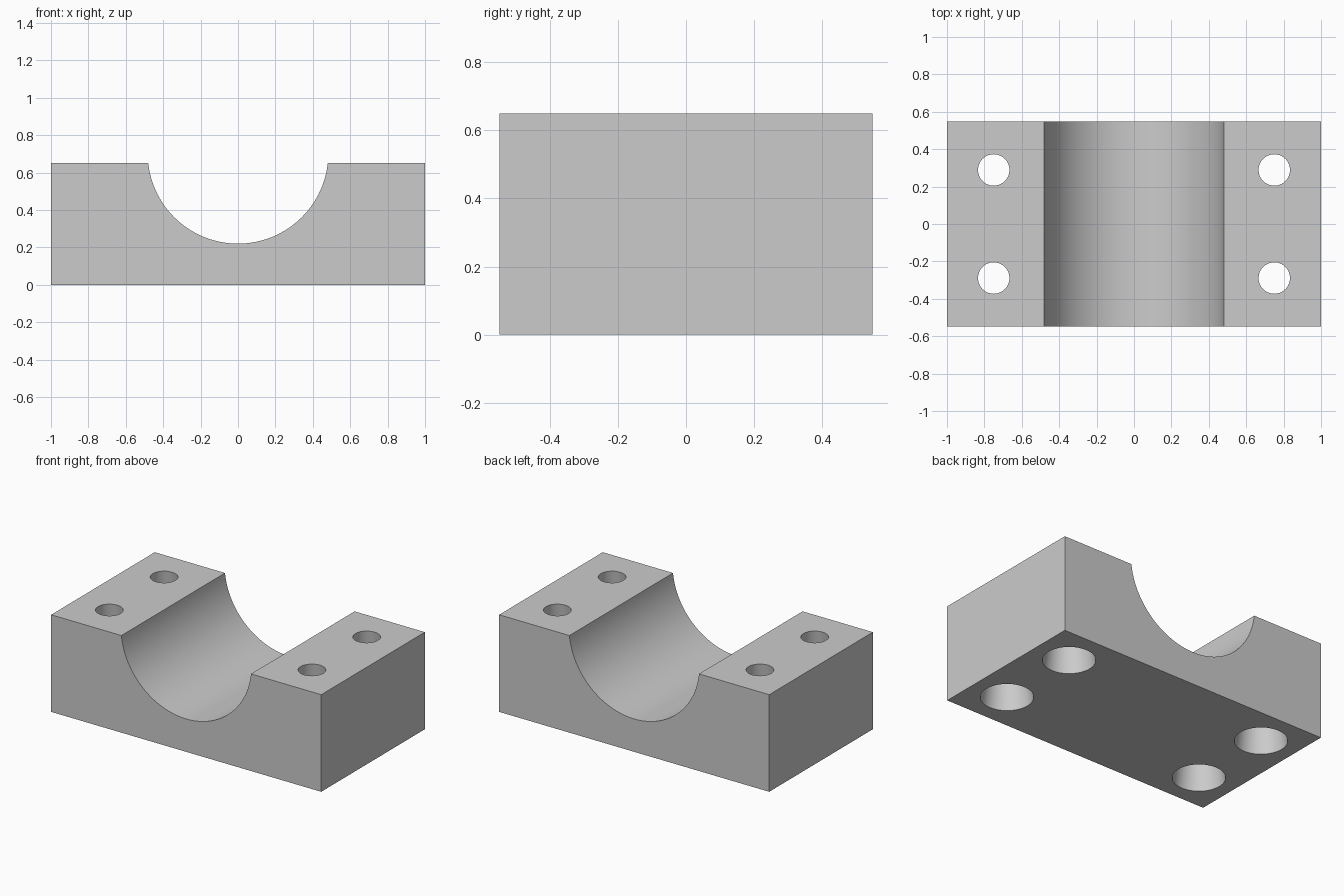
import bpy, bmesh, math

cube = bpy.data.objects.get("Cube")
if cube:
    bpy.data.objects.remove(cube, do_unlink=True)

HALF_X, HALF_Y, HEIGHT = 1.0, 0.548, 0.65
GROOVE_HALF, GROOVE_BOTTOM = 0.48, 0.22
HOLE_X, HOLE_Y, HOLE_TOP_R, HOLE_BOTTOM_R = 0.75, 0.289, 0.084, 0.16

grey = bpy.data.materials.new("plain_grey")
grey.use_nodes = True
colour = (0.6, 0.6, 0.6, 1)
grey.diffuse_color = colour
grey.node_tree.nodes["Principled BSDF"].inputs["Base Color"].default_value = colour


def make_object(name, bm):
    bmesh.ops.recalc_face_normals(bm, faces=bm.faces)
    mesh = bpy.data.meshes.new(name)
    bm.to_mesh(mesh)
    bm.free()
    mesh.materials.append(grey)
    obj = bpy.data.objects.new(name, mesh)
    bpy.context.collection.objects.link(obj)
    return obj


# Block: front profile with a round saddle, extruded front to back
depth = HEIGHT - GROOVE_BOTTOM
radius = (GROOVE_HALF ** 2 + depth ** 2) / (2 * depth)
centre_z = GROOVE_BOTTOM + radius
sweep = math.asin(GROOVE_HALF / radius)
steps = 64
profile = [(-HALF_X, HEIGHT), (-HALF_X, 0), (HALF_X, 0), (HALF_X, HEIGHT)]
for i in range(steps + 1):
    a = sweep * (1 - 2 * i / steps)
    profile.append((radius * math.sin(a), centre_z - radius * math.cos(a)))

bm = bmesh.new()
face = bm.faces.new([bm.verts.new((x, -HALF_Y, z)) for x, z in profile])
extruded = bmesh.ops.extrude_face_region(bm, geom=[face], use_keep_orig=True)
bmesh.ops.translate(bm, vec=(0, 2 * HALF_Y, 0),
                    verts=[v for v in extruded["geom"] if isinstance(v, bmesh.types.BMVert)])
block = make_object("bearing_block", bm)

# Bolt holes: four tapered cutters, wider at the base, overshooting both faces
over = 0.1
slope = (HOLE_BOTTOM_R - HOLE_TOP_R) / HEIGHT
bm = bmesh.new()
for sx in (-1, 1):
    for sy in (-1, 1):
        made = bmesh.ops.create_cone(
            bm, cap_ends=True, segments=64, depth=HEIGHT + 2 * over,
            radius1=HOLE_BOTTOM_R + slope * over, radius2=HOLE_TOP_R - slope * over)
        bmesh.ops.translate(bm, vec=(sx * HOLE_X, sy * HOLE_Y, HEIGHT / 2), verts=made["verts"])
cutter = make_object("bolt_hole_cutter", bm)
cutter.hide_render = True

cut = block.modifiers.new("bolt_holes", "BOOLEAN")
cut.operation = "DIFFERENCE"
cut.solver = "EXACT"
cut.object = cutter

# Apply the cut, discard the cutter and smooth only the curved walls
bpy.ops.object.select_all(action="DESELECT")
block.select_set(True)
bpy.context.view_layer.objects.active = block
bpy.ops.object.modifier_apply(modifier=cut.name)
bpy.data.objects.remove(cutter, do_unlink=True)
bpy.ops.object.shade_smooth_by_angle(angle=math.radians(30))
